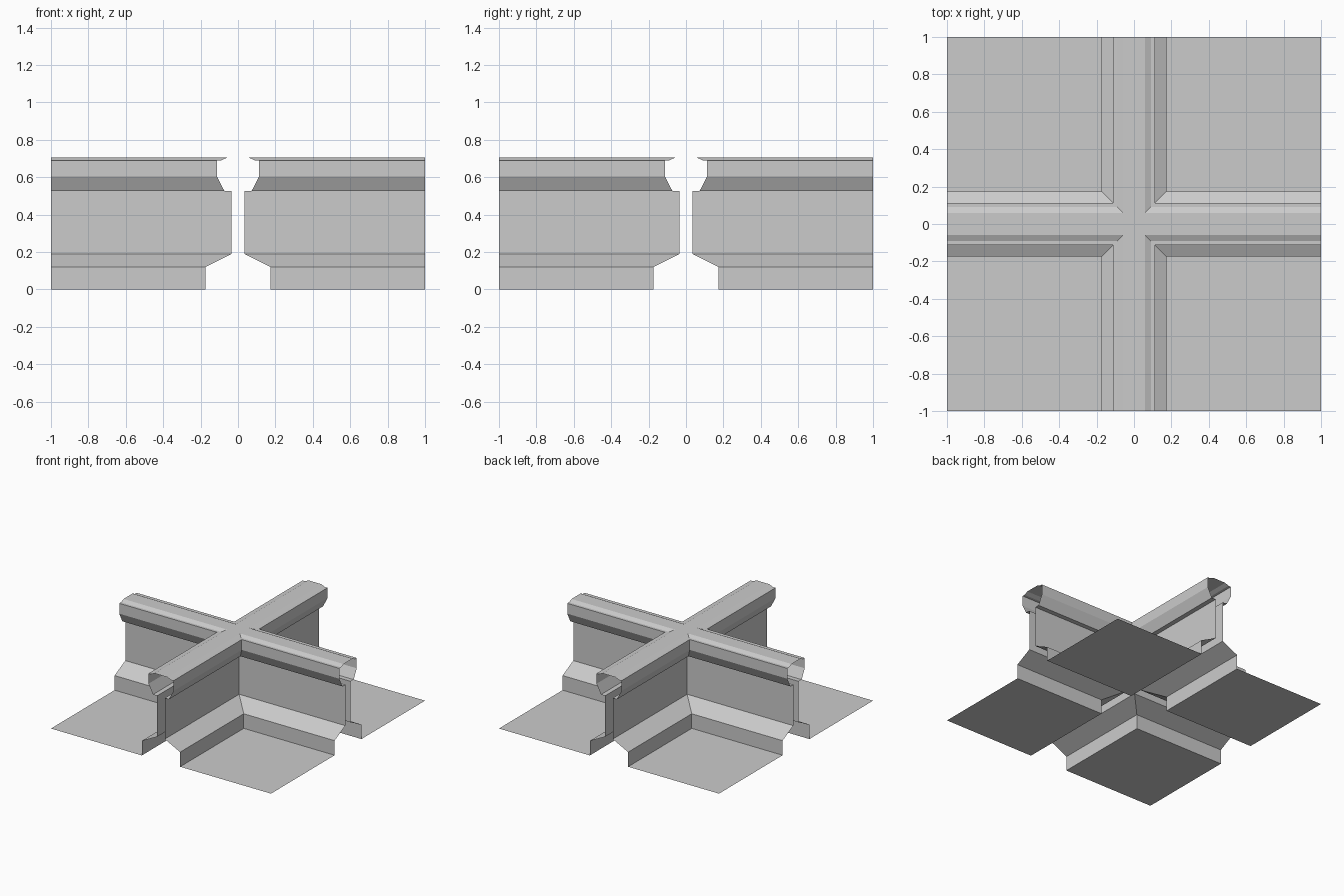
import bpy
import bmesh

cube = bpy.data.objects.get("Cube")
if cube:
    bpy.data.objects.remove(cube, do_unlink=True)

# One plain grey for everything
grey = bpy.data.materials.new("light grey")
grey.use_nodes = True
grey.diffuse_color = (0.6, 0.6, 0.6, 1)
grey.node_tree.nodes["Principled BSDF"].inputs["Base Color"].default_value = (0.6, 0.6, 0.6, 1)

END = 1.0  # where each open arm stops


def finish(name, bm):
    """Turn one quadrant into an object mirrored to all four quadrants."""
    mesh = bpy.data.meshes.new(name)
    bm.to_mesh(mesh)
    bm.free()
    mesh.materials.append(grey)
    obj = bpy.data.objects.new(name, mesh)
    bpy.context.collection.objects.link(obj)
    mirror = obj.modifiers.new("Four quadrants", 'MIRROR')
    mirror.use_axis = (True, True, False)
    mirror.merge_threshold = 0.0005
    return obj


def corner_sweep(name, profile):
    """Sweep (distance from centre line, height) points round a mitred corner."""
    bm = bmesh.new()
    rows = [[bm.verts.new(p) for p in ((END, d, z), (d, d, z), (d, END, z))]
            for d, z in profile]
    for low, high in zip(rows, rows[1:]):
        for i in range(2):
            bm.faces.new((low[i + 1], low[i], high[i], high[i + 1]))
    return finish(name, bm)


# Flat ground plates in the four corners
FOOT = 0.174
bm = bmesh.new()
bm.faces.new([bm.verts.new((x, y, 0)) for x, y in
              ((FOOT, FOOT), (END, FOOT), (END, END), (FOOT, END))])
finish("ground_plates", bm)

# Sloped plinth, thin wall, and the wide moulded rail, all left open at the ends
corner_sweep("plinth", [(FOOT, 0), (FOOT, 0.12), (0.035, 0.19)])
corner_sweep("wall", [(0.035, 0.19), (0.035, 0.527)])
corner_sweep("top_rail", [(0.035, 0.527), (0.073, 0.527), (0.113, 0.605), (0.113, 0.69),
                          (0.09, 0.69), (0.058, 0.705), (0, 0.705)])
